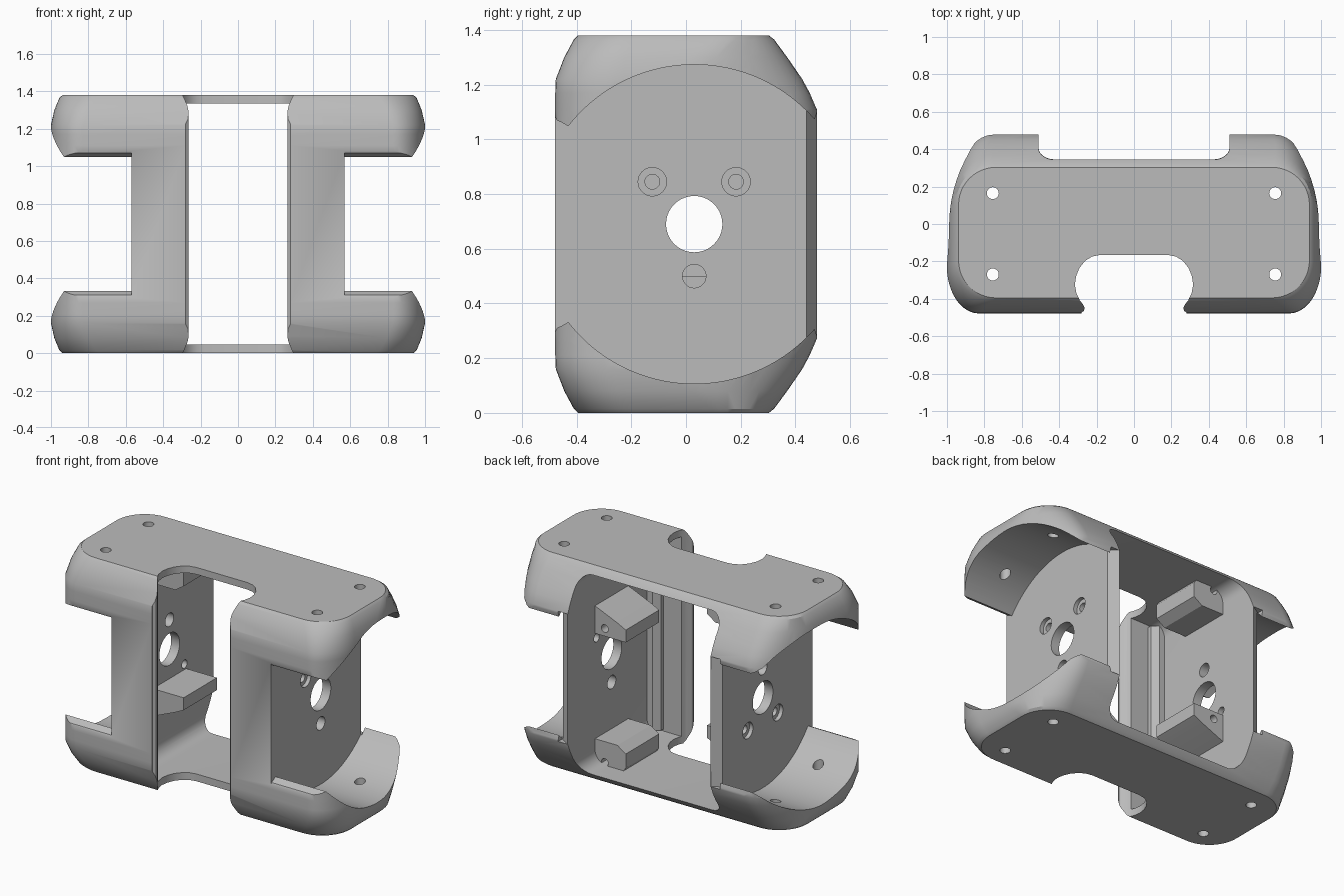
import bpy, bmesh, math
from mathutils import Matrix, Vector

if "Cube" in bpy.data.objects:
    bpy.data.objects.remove(bpy.data.objects["Cube"])

grey = bpy.data.materials.new("plain_grey")
grey.use_nodes = True
grey.diffuse_color = (0.5, 0.5, 0.5, 1)
grey.node_tree.nodes["Principled BSDF"].inputs["Base Color"].default_value = (0.5, 0.5, 0.5, 1)

MID, TOP = 0.69, 1.38


def make(name, bm):
    bmesh.ops.recalc_face_normals(bm, faces=bm.faces)
    mesh = bpy.data.meshes.new(name)
    bm.to_mesh(mesh)
    bm.free()
    mesh.materials.append(grey)
    ob = bpy.data.objects.new(name, mesh)
    bpy.context.collection.objects.link(ob)
    return ob


def prism(name, pts, axis, a, b):
    """Extrude a flat profile along an axis from a to b."""
    place = {"x": lambda p, t: (t, p[0], p[1]),
             "y": lambda p, t: (p[0], t, p[1]),
             "z": lambda p, t: (p[0], p[1], t)}[axis]
    bm = bmesh.new()
    lo = [bm.verts.new(place(p, a)) for p in pts]
    hi = [bm.verts.new(place(p, b)) for p in pts]
    n = len(pts)
    bm.faces.new(lo)
    bm.faces.new(hi)
    for i in range(n):
        bm.faces.new((lo[i], lo[(i + 1) % n], hi[(i + 1) % n], hi[i]))
    return make(name, bm)


def circle(u, v, r, n=40):
    return [(u + r * math.cos(2 * math.pi * i / n), v + r * math.sin(2 * math.pi * i / n))
            for i in range(n)]


def round_rect(x0, x1, y0, y1, lo, hi, n=12):
    """Rectangle with elliptical corners; lo and hi are (rx, ry) for the two y ends."""
    out = []
    corners = ((x1, y1, -1, -1, hi, 0), (x0, y1, 1, -1, hi, 1),
               (x0, y0, 1, 1, lo, 2), (x1, y0, -1, 1, lo, 3))
    for x, y, sx, sy, (rx, ry), q in corners:
        for i in range(n + 1):
            t = (q + i / n) * math.pi / 2
            out.append((x + sx * rx + rx * math.cos(t), y + sy * ry + ry * math.sin(t)))
    return out


def cut(target, cutter):
    mod = target.modifiers.new("cut", "BOOLEAN")
    mod.operation = "DIFFERENCE"
    mod.solver = "EXACT"
    mod.object = cutter
    dg = bpy.context.evaluated_depsgraph_get()
    mesh = bpy.data.meshes.new_from_object(target.evaluated_get(dg))
    target.modifiers.clear()
    target.data = mesh
    bpy.data.objects.remove(cutter)


# Outer body: rounded outlines lofted upwards, mirrored about mid height
# rows: height, half length, front y, back y, corner blend (0 top face, 1 full width)
upper = [(1.11, 1.0, -0.478, 0.478, 1), (1.17, 1.0, -0.478, 0.452, 1),
         (1.22, 1.0, -0.476, 0.425, 0.9), (1.30, 0.982, -0.445, 0.37, 0.5),
         (1.365, 0.955, -0.41, 0.322, 0.1), (1.38, 0.938, -0.395, 0.303, 0)]
rows = [(TOP - z, *r) for z, *r in reversed(upper)] + upper
bm = bmesh.new()
rings = []
for z, hx, f, b, k in rows:
    front = (0.2 - 0.03 * k, 0.2 + 0.05 * k)
    back = (0.2 + 0.05 * k, 0.2 + 0.3 * k)
    rings.append([bm.verts.new((x, y, z)) for x, y in round_rect(-hx, hx, f, b, front, back)])
for r0, r1 in zip(rings, rings[1:]):
    for i in range(len(r0)):
        j = (i + 1) % len(r0)
        bm.faces.new((r0[i], r0[j], r1[j], r1[i]))
bm.faces.new(rings[0])
bm.faces.new(rings[-1])
body = make("body_shell", bm)

# Inner cavity, open at the back
r = (0.085, 0.085)
cut(body, prism("cavity", round_rect(-0.51, 0.51, 0.047, 1.335, r, r, 8), "y", -0.385, 0.7))

# Front opening with a rounded notch in both plates
half = [(0.28, -0.6), (0.28, -0.474), (0.268, -0.464), (0.264, -0.45), (0.27, -0.434),
        (0.29, -0.408), (0.308, -0.37), (0.316, -0.325), (0.31, -0.28), (0.292, -0.235),
        (0.262, -0.198), (0.225, -0.174), (0.18, -0.165)]
cut(body, prism("notch", half + [(-x, y) for x, y in reversed(half)], "z", -0.1, 1.5))

# Round wells at both ends
R, CY = 0.583, 0.03
a0, a1 = math.acos(0.44 / R), math.acos(-0.46 / R)
arc = [(CY + R * math.cos(a0 + (a1 - a0) * i / 48), R * math.sin(a0 + (a1 - a0) * i / 48))
       for i in range(49)]
arc = [(0.6, 0.5), (0.482, 0.42)] + arc + [(-0.455, 0.372), (-0.472, 0.38), (-0.482, 0.4), (-0.6, 0.5)]
well = [(y, MID + z) for y, z in arc] + [(y, MID - z) for y, z in reversed(arc)]
for s in (1, -1):
    cut(body, prism("well", well, "x", s * 0.57, s * 1.2))
    # Chamfer on the rear edge of the side wall
    cut(body, prism("chamfer", [(s * 0.578, 0.435), (s * 0.51, 0.479), (s * 0.578, 0.52)],
                    "z", 0.27, 1.11))
    # Axle hole, fixing holes and small port, turned half round on the other side
    cut(body, prism("axle_hole", circle(CY, MID, 0.103), "x", s * 0.45, s * 0.65))
    for dy in (-0.153, 0.153):
        cut(body, prism("bolt", circle(CY + dy, MID + s * 0.155, 0.027, 24), "x", s * 0.45, s * 0.65))
        cut(body, prism("bore", circle(CY + dy, MID + s * 0.155, 0.052, 32), "x", s * 0.545, s * 0.65))
    cut(body, prism("port", circle(CY, MID - s * 0.19, 0.043, 28), "x", s * 0.45, s * 0.65))
    # Vertical screw holes through the end lobes
    for y in (0.165, -0.27):
        cut(body, prism("screw", circle(s * 0.755, y, 0.032, 24), "z", -0.1, 1.5))

# Inner shelves: one set is the other turned upside down
for s, side in ((1, "left"), (-1, "right")):
    def flip(z):
        return MID + s * (z - MID)
    inner = [(0.515, 0.88), (0.29, 0.88), (0.29, 0.96), (0.35, 0.99), (0.515, 1.06)]
    outer = [(0.515, 0.04), (0.31, 0.04), (0.29, 0.07), (0.29, 0.16), (0.35, 0.2), (0.515, 0.2)]
    for part, prof in (("inner_shelf", inner), ("outer_shelf", outer)):
        shelf = prism(side + "_" + part, [(s * x, flip(z)) for x, z in prof], "y", -0.14, 0.2)
        z = sum(p[1] for p in prof[1:3]) / 2 + 0.01
        cut(shelf, prism("pin_hole", circle(s * 0.44, flip(z), 0.025, 20), "y", 0.08, 0.3))
    # Upright rib behind the front panel
    rib = [(s * x, y) for x, y in ((0.515, -0.39), (0.515, -0.33), (0.47, -0.33), (0.43, -0.36), (0.43, -0.39))]
    prism(side + "_upright_rib", rib, "z", 0.06, 1.32)

# Smooth shading with sharp creases
for ob in bpy.context.scene.objects:
    ob.select_set(ob.type == "MESH")
bpy.context.view_layer.objects.active = body
bpy.ops.object.shade_smooth_by_angle(angle=math.radians(30))
